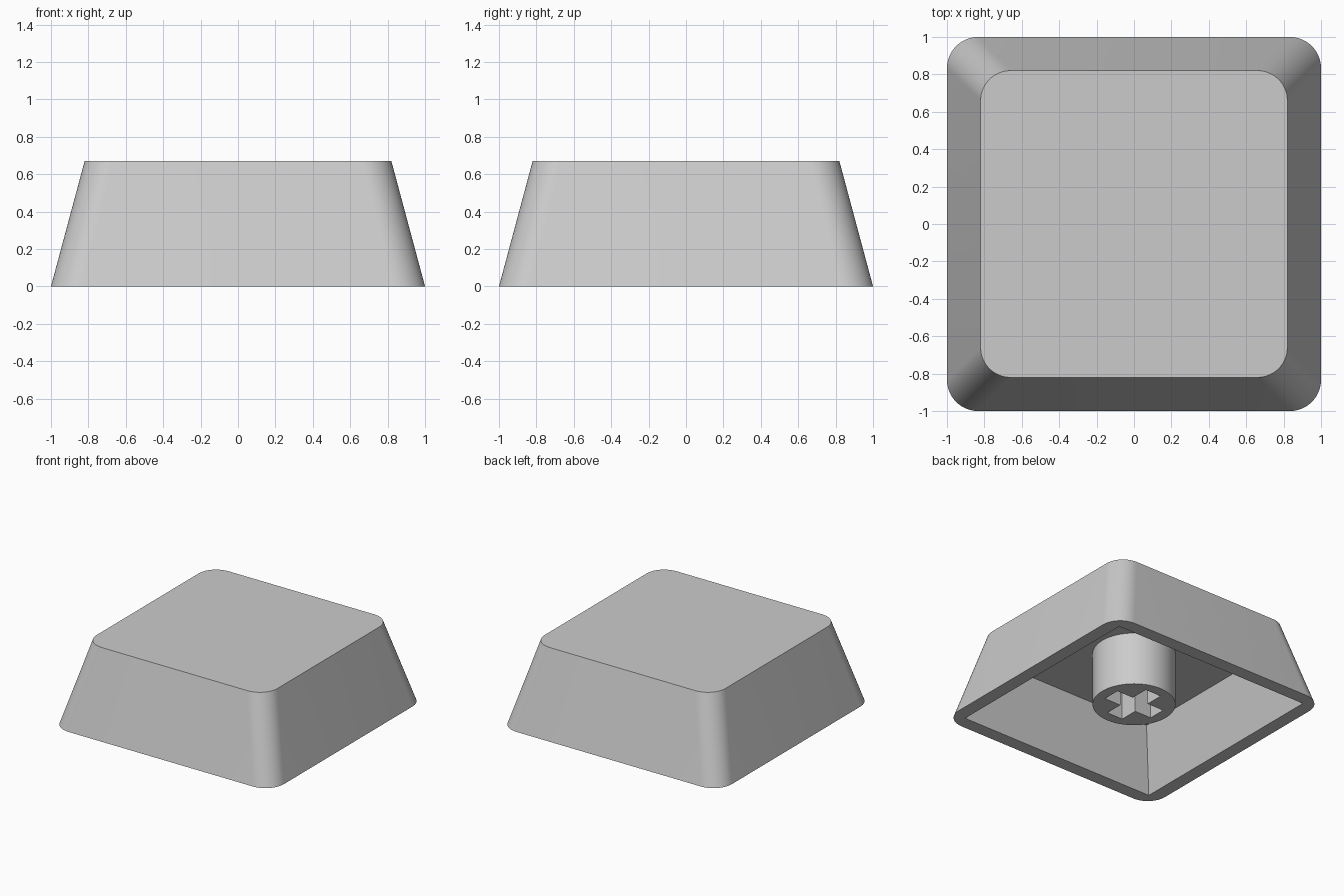
import bpy
from math import cos, sin, pi, radians

if "Cube" in bpy.data.objects:
    bpy.data.objects.remove(bpy.data.objects["Cube"])


def outline(half, r, z, seg):
    """Rounded square loop; seg=0 gives sharp corners."""
    if seg == 0:
        return [(sx * half, sy * half, z) for sx, sy in ((1, 1), (-1, 1), (-1, -1), (1, -1))]
    pts = []
    for q, (sx, sy) in enumerate(((1, 1), (-1, 1), (-1, -1), (1, -1))):
        for i in range(seg + 1):
            a = (q + i / seg) * pi / 2
            pts.append((sx * (half - r) + r * cos(a), sy * (half - r) + r * sin(a), z))
    return pts


def loft(name, low, high):
    """Closed solid between two matching loops."""
    n = len(low)
    faces = [(i, (i + 1) % n, n + (i + 1) % n, n + i) for i in range(n)]
    faces += [tuple(reversed(range(n))), tuple(range(n, 2 * n))]
    mesh = bpy.data.meshes.new(name)
    mesh.from_pydata(low + high, [], faces)
    obj = bpy.data.objects.new(name, mesh)
    bpy.context.collection.objects.link(obj)
    return obj


def carve(obj, cutter):
    """Subtract the cutter, bake the result and remove the cutter."""
    cutter.hide_render = True
    mod = obj.modifiers.new("cut", 'BOOLEAN')
    mod.operation, mod.solver, mod.object = 'DIFFERENCE', 'EXACT', cutter
    deps = bpy.context.evaluated_depsgraph_get()
    deps.update()
    mesh = bpy.data.meshes.new_from_object(obj.evaluated_get(deps))
    obj.modifiers.clear()
    obj.data = mesh
    bpy.data.objects.remove(cutter)


def smooth(obj):
    obj.data.shade_smooth()
    obj.data.set_sharp_from_angle(angle=radians(30))


H, CEILING = 0.67, 0.49

# Tapered outer shell with a sharp-cornered tapered cavity underneath
shell = loft("cap_shell", outline(1.0, 0.167, 0, 16), outline(0.82, 0.16, H, 16))
slope = (0.891 - 0.755) / CEILING
carve(shell, loft("cavity_cutter", outline(0.891 + 0.1 * slope, 0, -0.1, 0),
                  outline(0.755, 0, CEILING, 0)))
smooth(shell)

# Round mounting post hanging from the ceiling
N, R = 64, 0.308
circle = [(R * cos(2 * pi * i / N), R * sin(2 * pi * i / N)) for i in range(N)]
stem = loft("stem", [(x, y, 0.055) for x, y in circle],
            [(x, y, CEILING + 0.01) for x, y in circle])

# Cross-shaped socket in the post
L, W = 0.222, 0.072
cross = []
for c, s in ((1, 0), (0, 1), (-1, 0), (0, -1)):
    cross += [(x * c - y * s, x * s + y * c) for x, y in ((L, -W), (L, W), (W, W))]
carve(stem, loft("cross_cutter", [(x, y, 0) for x, y in cross],
                 [(x, y, CEILING - 0.01) for x, y in cross]))
smooth(stem)
